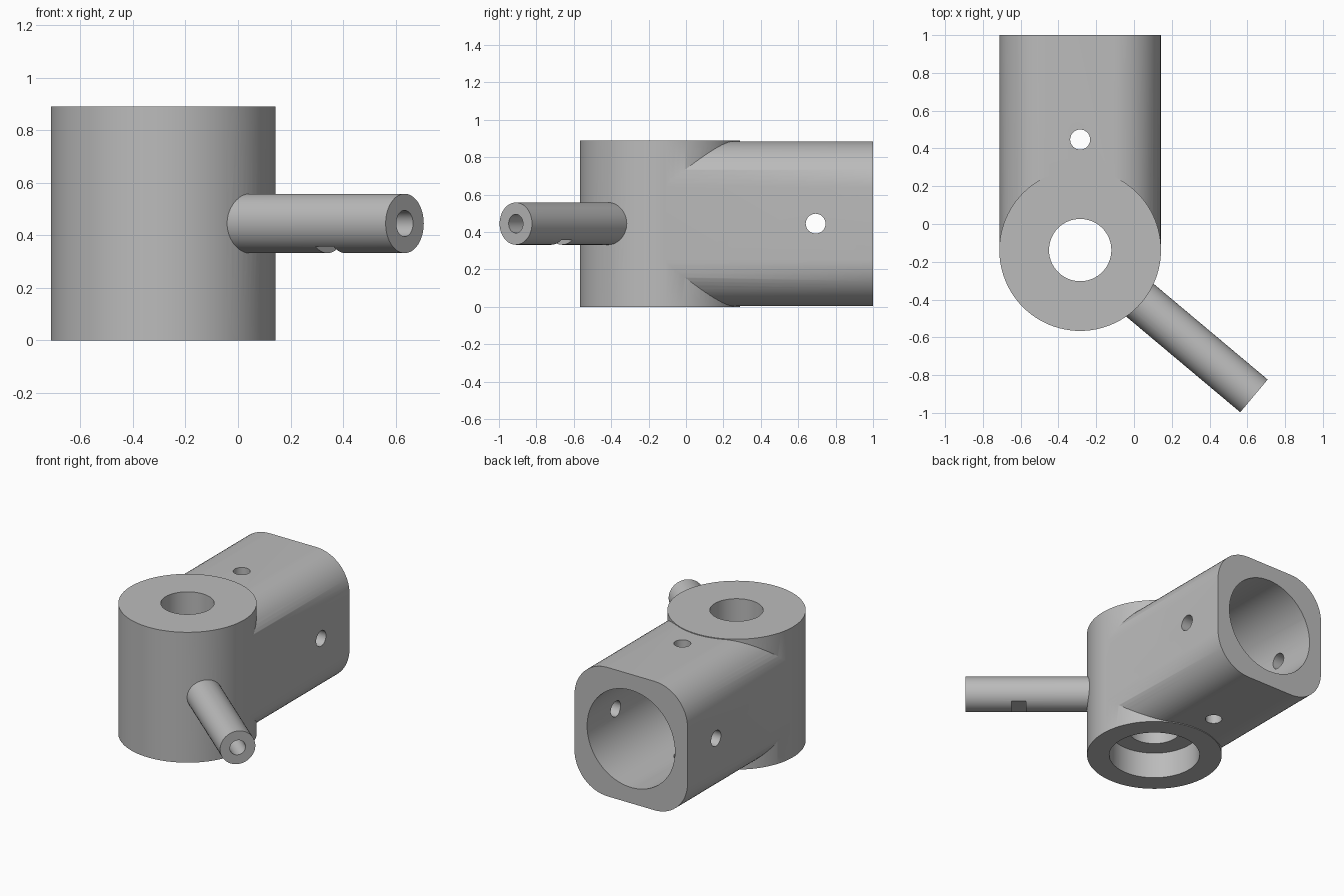
import bpy
import bmesh
from math import radians, pi
from mathutils import Matrix, Vector

cube = bpy.data.objects.get("Cube")
if cube:
    bpy.data.objects.remove(cube, do_unlink=True)

HUB = Vector((-0.285, -0.138, 0))   # hub axis
MID = 0.445                         # height of the socket and arm axes
HUB_R, HEIGHT = 0.428, 0.89
BACK = 1.0                          # open end of the socket
ARM_TURN = radians(-40)
ARM_END = 1.201                     # arm tip, measured from the hub axis

metal = bpy.data.materials.new("grey metal")
metal.use_nodes = True
metal.diffuse_color = (0.5, 0.5, 0.5, 1)
metal.node_tree.nodes["Principled BSDF"].inputs["Base Color"].default_value = (0.5, 0.5, 0.5, 1)


def add_object(name, bm):
    bmesh.ops.recalc_face_normals(bm, faces=bm.faces)
    mesh = bpy.data.meshes.new(name)
    bm.to_mesh(mesh)
    bm.free()
    mesh.materials.append(metal)
    obj = bpy.data.objects.new(name, mesh)
    bpy.context.collection.objects.link(obj)
    return obj


def rod(name, start, end, radius, sides=48):
    """Round bar between two points."""
    start, end = Vector(start), Vector(end)
    axis = end - start
    place = Matrix.Translation((start + end) / 2) @ axis.to_track_quat('Z', 'Y').to_matrix().to_4x4()
    bm = bmesh.new()
    bmesh.ops.create_cone(bm, cap_ends=True, segments=sides, radius1=radius,
                          radius2=radius, depth=axis.length, matrix=place)
    return add_object(name, bm)


def block(name, size, place, rounding=0):
    """Box whose edges along local y can be rounded."""
    bm = bmesh.new()
    bmesh.ops.create_cube(bm, size=1, matrix=Matrix.Diagonal((*size, 1)))
    if rounding:
        edges = [e for e in bm.edges
                 if abs(e.verts[0].co.y - e.verts[1].co.y) > size[1] / 2]
        bmesh.ops.bevel(bm, geom=edges, offset=rounding, segments=16,
                        profile=0.5, affect='EDGES')
    bm.transform(place)
    return add_object(name, bm)


def combine(target, tool, operation):
    """Join or cut with a tool object, then discard the tool."""
    tool.hide_render = True
    mod = target.modifiers.new(tool.name, 'BOOLEAN')
    mod.operation, mod.solver, mod.object = operation, 'EXACT', tool
    bpy.context.view_layer.objects.active = target
    bpy.ops.object.modifier_apply(modifier=mod.name)
    bpy.data.objects.remove(tool, do_unlink=True)


def hub_point(z):
    return HUB + Vector((0, 0, z))


def arm_point(t):
    return hub_point(MID) + Matrix.Rotation(ARM_TURN, 3, 'Z') @ Vector((t, 0, 0))


# Solid parts: upright hub, rounded square socket, slanted arm
body = rod("bracket_body", hub_point(0), hub_point(HEIGHT), HUB_R, 96)
length = BACK - HUB.y
socket = block("socket_block", (0.854, length, 0.88),
               Matrix.Translation((HUB.x, HUB.y + length / 2, MID)), 0.25)
arm = rod("side_arm", arm_point(0.3), arm_point(ARM_END), 0.113)
for part in (socket, arm):
    combine(body, part, 'UNION')

# Hollows: hub hole and counterbore, socket bore, cross holes, arm bore and notch
notch_place = Matrix.Translation(arm_point(0.862) - Vector((0, 0, 0.188))) @ Matrix.Rotation(ARM_TURN, 4, 'Z')
cutters = [
    rod("hub_hole", hub_point(-0.1), hub_point(1), 0.165, 64),
    rod("hub_counterbore", hub_point(-0.1), hub_point(0.18), 0.287, 64),
    rod("socket_bore", (HUB.x, 0.22, MID), (HUB.x, BACK + 0.1, MID), 0.332, 64),
    rod("upright_cross_hole", (HUB.x, 0.447, -0.1), (HUB.x, 0.447, 1), 0.053, 32),
    rod("level_cross_hole", (HUB.x - 0.6, 0.693, MID), (HUB.x + 0.6, 0.693, MID), 0.053, 32),
    rod("arm_bore", arm_point(0.8), arm_point(ARM_END + 0.1), 0.05, 32),
    block("arm_notch", (0.09, 0.4, 0.2), notch_place),
]
for cutter in cutters:
    combine(body, cutter, 'DIFFERENCE')

# Smooth round walls, crisp rims
bpy.ops.object.select_all(action='DESELECT')
body.select_set(True)
bpy.context.view_layer.objects.active = body
bpy.ops.object.shade_smooth_by_angle(angle=pi / 6)
